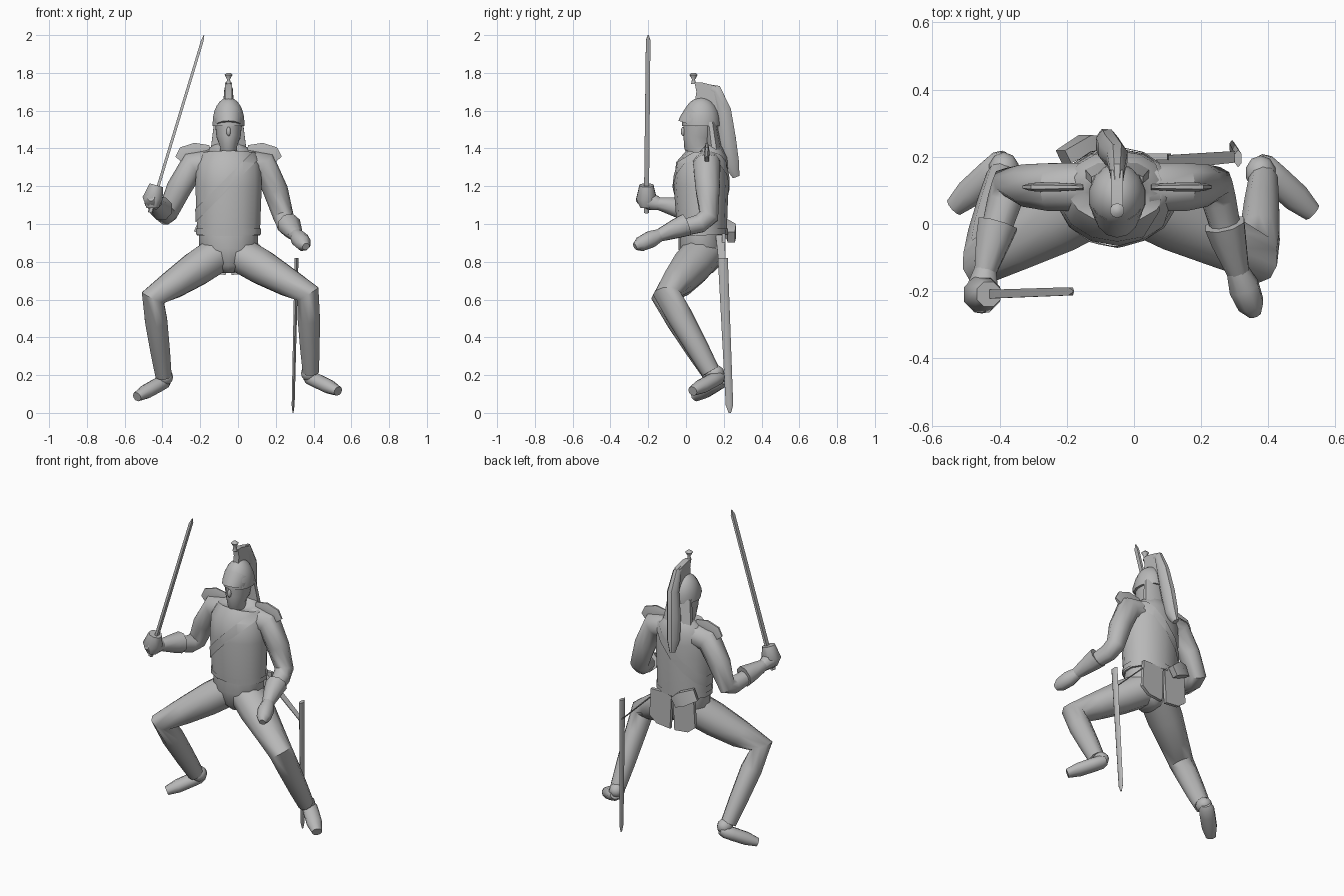
import bpy, bmesh
from math import cos, sin, pi, radians
from mathutils import Vector

cube = bpy.data.objects.get("Cube")
if cube:
    bpy.data.objects.remove(cube)

grey = bpy.data.materials.new("plain_grey")
grey.use_nodes = True
grey.diffuse_color = (.48, .48, .48, 1)
grey.node_tree.nodes["Principled BSDF"].inputs["Base Color"].default_value = grey.diffuse_color

X, Y, Z = Vector((1, 0, 0)), Vector((0, 1, 0)), Vector((0, 0, 1))
CENTRE = -.05  # middle of the body
SIDES = (("right", -1), ("left", 1))


def finish(name, bm):
    """Turn a bmesh into a smooth-shaded object that keeps its sharp edges."""
    bmesh.ops.recalc_face_normals(bm, faces=bm.faces)
    mesh = bpy.data.meshes.new(name)
    bm.to_mesh(mesh)
    bm.free()
    mesh.materials.append(grey)
    part = bpy.data.objects.new(name, mesh)
    bpy.context.collection.objects.link(part)
    bpy.ops.object.select_all(action='DESELECT')
    part.select_set(True)
    bpy.context.view_layer.objects.active = part
    bpy.ops.object.shade_smooth_by_angle(angle=radians(45))
    return part


def loft(points, widths, depths, reference, sides):
    """Skin elliptical rings set along a path."""
    bm = bmesh.new()
    points = [Vector(point) for point in points]
    rings = []
    for i, (point, width, depth) in enumerate(zip(points, widths, depths)):
        before, after = points[max(i - 1, 0)], points[min(i + 1, len(points) - 1)]
        tangent = ((point - before).normalized() + (after - point).normalized()).normalized()
        across = tangent.cross(reference).normalized()
        outward = across.cross(tangent)
        angles = [2 * pi * (k + .5) / sides for k in range(sides)]
        rings.append([bm.verts.new(point + across * width * cos(a) + outward * depth * sin(a))
                      for a in angles])
    for ring, following in zip(rings, rings[1:]):
        for k in range(sides):
            bm.faces.new((ring[k - 1], ring[k], following[k], following[k - 1]))
    bm.faces.new(rings[0])
    bm.faces.new(rings[-1])
    return bm


def limb(name, points, radii, reference=Y, flatten=1, sides=10):
    depths = [radius * flatten for radius in radii]
    return finish(name, loft(points, radii, depths, reference, sides))


def body(rows, grow=0, sides=14):
    """Upright loft from rows of height, y centre, half width and half depth."""
    heights, middles, widths, depths = zip(*rows)
    points = [(CENTRE, middle, height) for height, middle in zip(heights, middles)]
    return loft(points, [w + grow for w in widths], [d + grow for d in depths], Y, sides)


def ball(name, centre, size):
    bm = bmesh.new()
    bmesh.ops.create_uvsphere(bm, u_segments=10, v_segments=6, radius=1)
    bmesh.ops.scale(bm, vec=size, verts=bm.verts)
    bmesh.ops.translate(bm, vec=centre, verts=bm.verts)
    return finish(name, bm)


def plate(name, outline, direction):
    """Extrude a flat outline of 3D points."""
    bm = bmesh.new()
    face = bm.faces.new([bm.verts.new(point) for point in outline])
    extruded = bmesh.ops.extrude_face_region(bm, geom=[face], use_keep_orig=True)
    moved = [item for item in extruded["geom"] if isinstance(item, bmesh.types.BMVert)]
    bmesh.ops.translate(bm, vec=direction, verts=moved)
    return finish(name, bm)


# Torso and hips
torso = [(.94, .085, .17, .13), (1.2, .08, .18, .145), (1.3, .085, .175, .14),
         (1.37, .11, .15, .11), (1.4, .11, .1, .075), (1.41, .1, .06, .06)]
finish("torso", body(torso))
finish("hips", body([(.96, .08, .16, .12), (.87, .08, .16, .12), (.78, .08, .1, .1), (.74, .08, .03, .06)]))


# Belts, sliced out of a slightly larger torso
def belt(name, height, normal, half_width):
    bm = body(torso, grow=.006)
    middle = Vector((CENTRE, .08, height))
    for way in (normal.normalized(), -normal.normalized()):
        bmesh.ops.bisect_plane(bm, geom=bm.verts[:] + bm.edges[:] + bm.faces[:],
                               plane_co=middle + way * half_width, plane_no=way, clear_outer=True)
    return finish(name, bm)


belt("shoulder_belt", 1.22, Z - X, .025)
belt("waist_belt", .96, Z, .015)

# Head, helmet dome and visor
finish("head", body([(1.35, .1, .05, .06), (1.41, .06, .045, .07),
                     (1.46, .07, .065, .085), (1.55, .08, .075, .095)]))
ball("nose", (CENTRE, -.015, 1.49), (.012, .012, .025))
dome = [(1.54 + .13 * sin(a), .08, .086 * cos(a), .1 * cos(a))
        for a in (step * pi / 13 for step in range(7))]
finish("helmet", body([(1.52, .08, .086, .1)] + dome))
finish("visor", body([(1.52, .04, .07, .085), (1.535, .045, .075, .083), (1.57, .075, .08, .09)]))
limb("neck_guard", [(CENTRE, .13, 1.54), (CENTRE, .15, 1.39)], (.08, .1), flatten=.4)

# Crest, its finial and the long plume behind
left_edge = CENTRE - .018
plate("crest", [(left_edge, y, z) for y, z in ((.045, 1.63), (.055, 1.7), (.045, 1.75),
                                              (.08, 1.75), (.16, 1.73), (.18, 1.6))], X * .036)
limb("crest_finial", [(CENTRE, .04, z) for z in (1.74, 1.765, 1.79, 1.8)], (.014, .008, .022, .01))
limb("horsehair_plume", [(CENTRE, .09, 1.73), (CENTRE, .16, 1.71), (CENTRE, .2, 1.6),
                         (-.07, .22, 1.45), (-.08, .24, 1.32), (-.09, .265, 1.25)],
     (.015, .03, .042, .048, .045, .02), reference=X, flatten=.8, sides=8)

# Arms with cuffs and hands
elbows = {"right": Vector((-.37, .12, 1.06)), "left": Vector((.24, .12, 1.04))}
wrists = {"right": Vector((-.44, -.12, 1.1)), "left": Vector((.3, -.12, .95))}
fingers = {"right": Vector((-.46, -.26, 1.14)), "left": Vector((.36, -.27, .88))}
for side, sign in SIDES:
    elbow, wrist, tip = elbows[side], wrists[side], fingers[side]
    shoulder = Vector((CENTRE + sign * .19, .11, 1.31))
    forearm = elbow.lerp(wrist, .2) - Z * .02
    limb(side + "_arm", [shoulder - X * sign * .1 + Z * .01, shoulder,
                         shoulder.lerp(elbow, .5) + X * sign * .01, elbow, forearm, wrist],
         (.075, .075, .066, .055, .052, .036), reference=X)
    limb(side + "_cuff", [elbow.lerp(wrist, .5), elbow.lerp(wrist, .7), wrist.lerp(tip, .2)],
         (.064, .056, .034), reference=X, sides=8)
    limb(side + "_hand", [wrist, wrist.lerp(tip, .45), wrist.lerp(tip, .8), tip],
         (.03, .048, .042, .02), reference=X, sides=8)
    # Epaulette sloping down over the shoulder
    limb(side + "_epaulette", [shoulder + X * sign * out + Z * up for out, up in
                               ((-.09, .075), (-.02, .07), (.035, .05), (.06, .02))],
         (.035, .055, .06, .045), flatten=.25, sides=8)

# Legs and boots
knees = {"right": Vector((-.45, -.11, .61)), "left": Vector((.37, -.1, .63))}
ankles = {"right": Vector((-.395, .14, .2)), "left": Vector((.385, .13, .22))}
toes = {"right": Vector((-.535, .05, .085)), "left": Vector((.53, .035, .115))}
for side, sign in SIDES:
    knee, ankle, toe = knees[side], ankles[side], toes[side]
    hip = Vector((CENTRE + sign * .04, .09, .85))
    limb(side + "_leg", [hip, hip.lerp(knee, .35), hip.lerp(knee, .7), knee, knee.lerp(ankle, .3),
                         knee.lerp(ankle, .7), ankle], (.1, .097, .08, .068, .062, .054, .045), flatten=1.1)
    heel = ankle + Vector((-sign * .02, .055, -.025))
    ball(side + "_heel", ankle.lerp(heel, .4), (.046, .052, .045))
    limb(side + "_boot", [heel.lerp(toe, part) for part in (0, .12, .35, .7, 1)],
         (.03, .045, .046, .045, .03), reference=Z, flatten=.85)

# Coat tails and cartridge pouch
for side, sign in SIDES:
    outline = ((.006, .95), (.15, .95), (.16, .78), (.11, .74), (.015, .73))
    plate(side + "_coat_tail", [(CENTRE + sign * x, .19, z) for x, z in outline], Y * .02)
limb("cartridge_pouch", [(-.09, .24, .93), (-.14, .24, .96), (-.21, .2, .99)],
     (.045, .06, .05), flatten=.6, sides=4)

# Sabre, tilted towards the head
pommel, point = Vector((-.465, -.21, 1.06)), Vector((-.18, -.2, 2))
guard = pommel.lerp(point, .08) - X * .01
limb("sabre_blade", [pommel, pommel.lerp(point, .97), point], (.011, .01, .002), flatten=1.7, sides=4)
limb("sabre_grip", [pommel, pommel.lerp(point, .15)], (.014, .014), sides=8)
limb("sabre_guard", [guard - Z * .05, guard, guard + Vector((.02, 0, .07))], (.035, .058, .04), sides=8)

# Scabbard and its sling
mouth, foot = Vector((.31, .195, .82)), Vector((.291, .232, 0))
limb("scabbard", [mouth, mouth.lerp(foot, .95), foot], (.012, .009, .003), flatten=2.2, sides=6)
limb("scabbard_sling", [(.06, .18, .94), mouth.lerp(foot, .15)], (.004, .003), flatten=8, sides=4)
